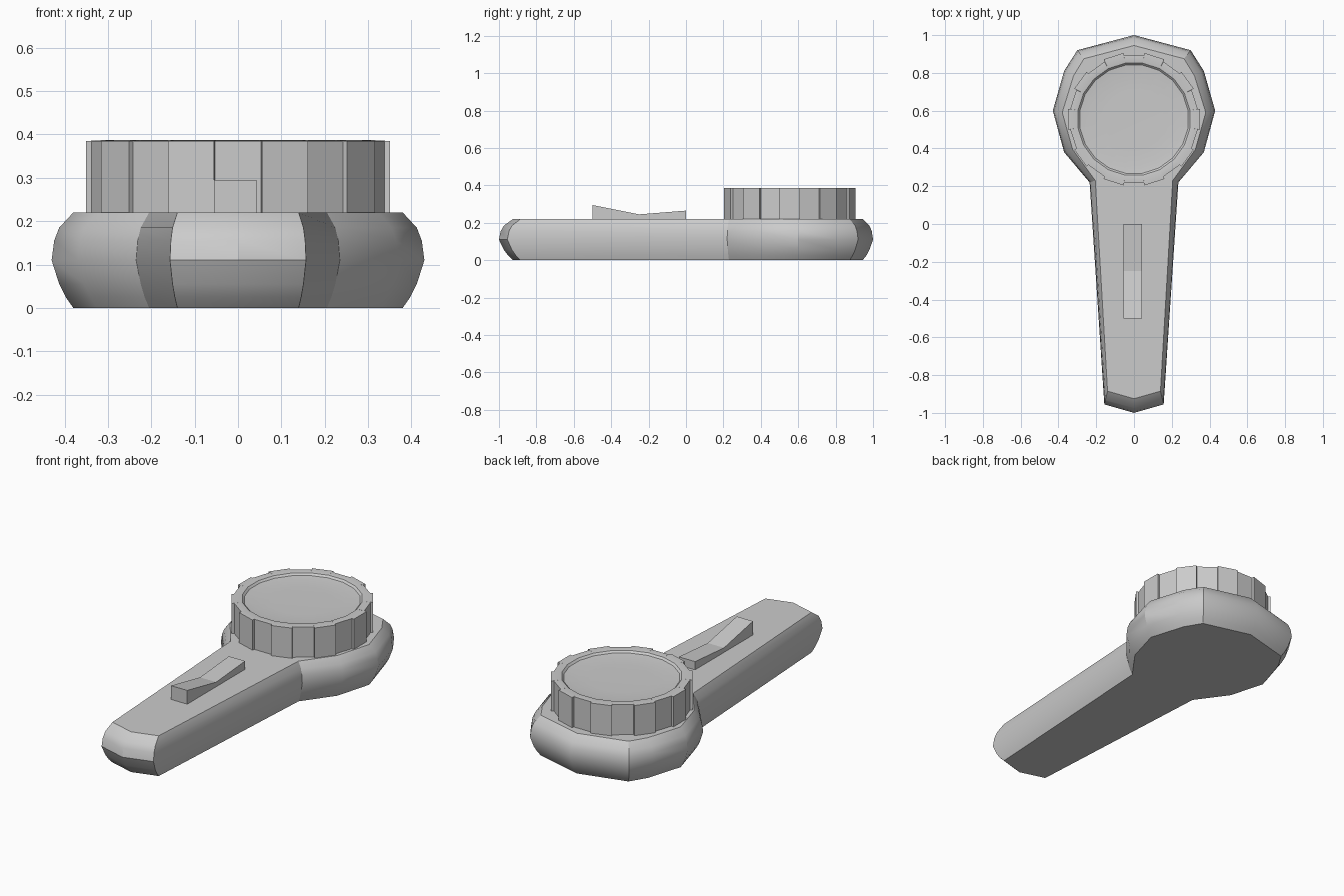
import bpy, bmesh
from math import sin, cos, radians, pi

if "Cube" in bpy.data.objects:
    bpy.data.objects.remove(bpy.data.objects["Cube"])


def loft(name, rings, smooth_angle=None):
    """Join stacked closed rings with quads and cap both ends."""
    bm = bmesh.new()
    loops = [[bm.verts.new(p) for p in ring] for ring in rings]
    for a, b in zip(loops, loops[1:]):
        n = len(a)
        for i in range(n):
            j = (i + 1) % n
            bm.faces.new((a[i], a[j], b[j], b[i]))
    bm.faces.new(loops[0][::-1])
    bm.faces.new(loops[-1])
    bmesh.ops.recalc_face_normals(bm, faces=bm.faces)
    mesh = bpy.data.meshes.new(name)
    bm.to_mesh(mesh)
    bm.free()
    obj = bpy.data.objects.new(name, mesh)
    bpy.context.collection.objects.link(obj)
    if smooth_angle:
        mesh.shade_smooth()
        mesh.set_sharp_from_angle(angle=radians(smooth_angle))
    return obj


# Handle body: half outlines at the widest level and at the top/bottom, mirrored
wide = [(0, 1), (.30, .92), (.37, .81), (.43, .60), (.37, .38),
        (.235, .22), (.157, -.955), (0, -1)]
inset = [(0, .945), (.265, .875), (.32, .785), (.38, .59), (.325, .395),
         (.205, .23), (.14, -.885), (0, -.925)]


def mirrored(half):
    return half + [(-x, y) for x, y in half[-2:0:-1]]


levels = [(0, 1), (.025, .65), (.055, .35), (.11, 0),
          (.155, .12), (.185, .35), (.22, 1)]
body = [[(a[0] + t * (b[0] - a[0]), a[1] + t * (b[1] - a[1]), z)
         for a, b in zip(mirrored(wide), mirrored(inset))] for z, t in levels]
loft("handle_body", body, 30)

# Knurled dial: 20 sectors, alternately raised and recessed, with a dished top
SECTORS, CY = 20, .555


def dial_ring(z, raised, recessed):
    pts = []
    for i in range(SECTORS):
        r = recessed if i % 2 else raised
        for side in (-.498, .498):
            a = (i + side) * 2 * pi / SECTORS
            pts.append((r * cos(a), CY + r * sin(a), z))
    return pts


dial = [(.21, .355, .342), (.385, .355, .342), (.387, .315, .315),
        (.385, .300, .300), (.375, .290, .290), (.371, .255, .255),
        (.369, .16, .16)]
loft("dial", [dial_ring(*d) for d in dial], 30)

# Thumb switch on the grip
profile = [(-.5, .21), (-.5, .295), (-.25, .245), (0, .265), (0, .21)]
loft("thumb_switch", [[(x, y, z) for y, z in profile] for x in (-.055, .043)])
